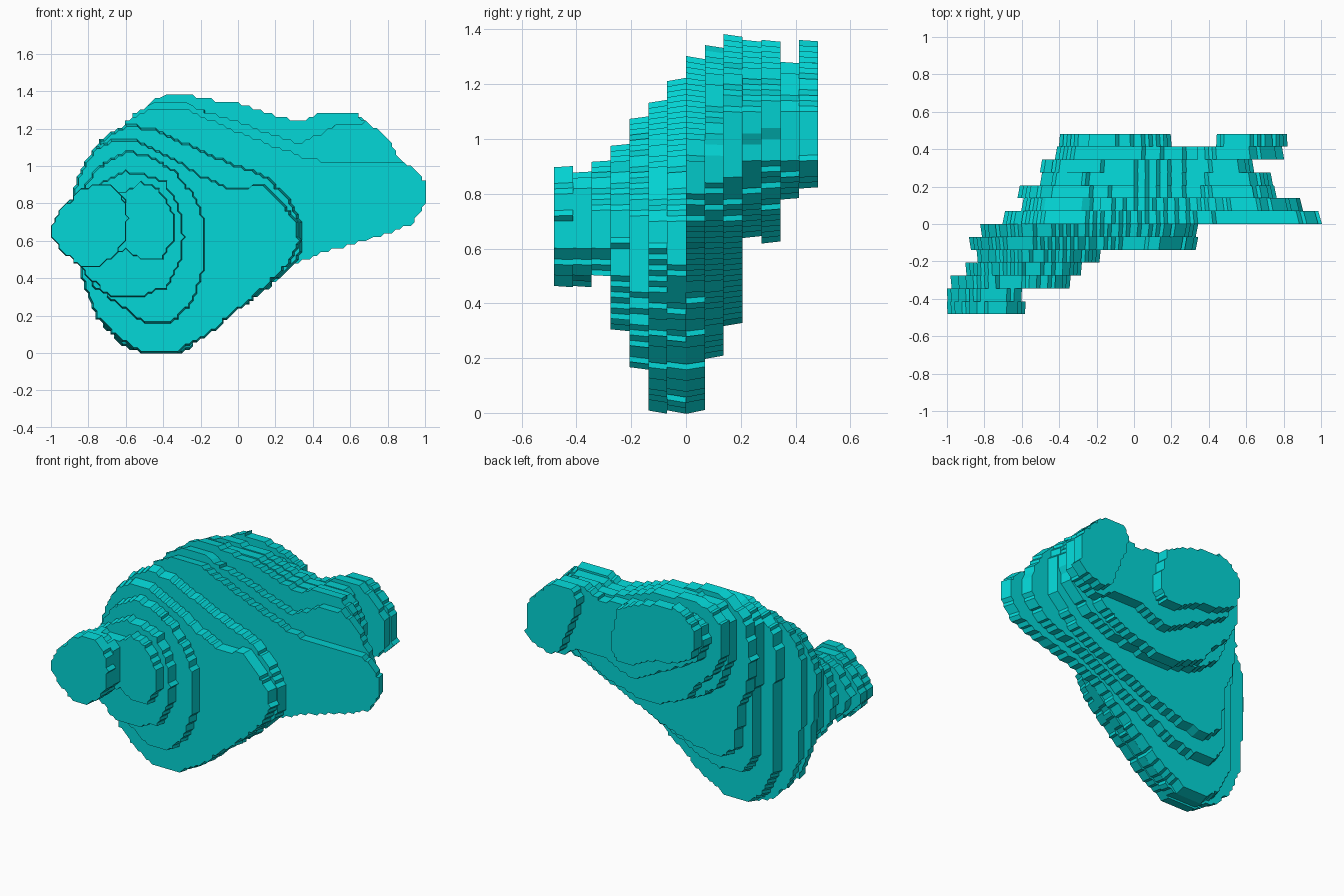
import bpy
import bmesh
from mathutils import Vector

cube = bpy.data.objects.get("Cube")
if cube:
    bpy.data.objects.remove(cube, do_unlink=True)

teal = bpy.data.materials.new("teal")
teal.use_nodes = True
colour = (0.001, 0.68, 0.68, 1.0)
teal.diffuse_color = colour
bsdf = teal.node_tree.nodes["Principled BSDF"]
bsdf.inputs["Base Color"].default_value = colour
bsdf.inputs["Roughness"].default_value = 0.8

STEP = 0.02          # size of the little stair steps along each outline
THICK = 0.964 / 14   # thickness of one layer
START = -0.482


def stepped(points):
    """Resample a closed outline and snap it to a grid."""
    out = []
    for i, p in enumerate(points):
        a, b = Vector(p), Vector(points[(i + 1) % len(points)])
        n = max(1, round((b - a).length / 0.022))
        for k in range(n):
            q = a.lerp(b, k / n)
            s = (round(q.x / STEP) * STEP, round(q.y / STEP) * STEP)
            if not out or s != out[-1]:
                out.append(s)
    if out[0] == out[-1]:
        out.pop()
    return out


def slab(name, index, points):
    """Extrude an x-z outline into one layer, slightly tapered outward."""
    outline = stepped(points)
    cx = sum(p[0] for p in outline) / len(outline)
    cz = sum(p[1] for p in outline) / len(outline)
    y0 = START + index * THICK
    front, back = (0.985, 1.005) if index < 7 else (1.005, 0.985)
    bm = bmesh.new()
    rings = []
    for y, s in ((y0, front), (y0 + THICK, back)):
        rings.append([bm.verts.new((cx + (x - cx) * s, y, cz + (z - cz) * s))
                      for x, z in outline])
    n = len(outline)
    bm.faces.new(rings[0])
    bm.faces.new(rings[1])
    for i in range(n):
        j = (i + 1) % n
        bm.faces.new((rings[0][i], rings[0][j], rings[1][j], rings[1][i]))
    bmesh.ops.recalc_face_normals(bm, faces=bm.faces)
    mesh = bpy.data.meshes.new(name)
    bm.to_mesh(mesh)
    bm.free()
    mesh.materials.append(teal)
    bpy.context.collection.objects.link(bpy.data.objects.new(name, mesh))


# Small lobe at the front
slab("front_lobe", 0, [
    (-1, .69), (-.94, .78), (-.84, .87), (-.76, .9), (-.67, .9), (-.61, .83),
    (-.59, .72), (-.6, .6), (-.68, .51), (-.74, .47), (-.84, .46), (-.92, .53), (-1, .62)])
slab("front_lobe_base", 1, [
    (-1, .69), (-.92, .8), (-.82, .88), (-.67, .88), (-.6, .82),
    (-.6, .6), (-.68, .51), (-.84, .47), (-.92, .54), (-1, .62)])
slab("front_twin_lobe", 2, [
    (-.97, .68), (-.88, .82), (-.78, .88), (-.62, .85), (-.53, .91), (-.44, .89),
    (-.36, .78), (-.33, .7), (-.35, .6), (-.41, .5), (-.53, .5), (-.6, .55),
    (-.68, .53), (-.84, .5), (-.92, .57)])

# Rounded mound
slab("mound_top", 3, [
    (-.9, .66), (-.84, .84), (-.72, .91), (-.6, .97), (-.5, .96), (-.39, .91),
    (-.31, .76), (-.29, .62), (-.31, .48), (-.39, .35), (-.5, .3), (-.68, .3),
    (-.8, .4), (-.88, .52)])
slab("mound_middle", 4, [
    (-.84, .86), (-.76, .98), (-.66, 1.05), (-.58, 1.08), (-.46, 1.05), (-.34, .97),
    (-.22, .82), (-.17, .66), (-.18, .46), (-.24, .28), (-.34, .17), (-.5, .16),
    (-.64, .26), (-.78, .36), (-.84, .5)])
slab("mound_base", 5, [
    (-.88, .86), (-.83, 1.0), (-.76, 1.09), (-.66, 1.15), (-.54, 1.14), (-.38, 1.06),
    (-.2, .95), (-.04, .88), (.14, .9), (.24, .8), (.31, .7), (.33, .6), (.29, .5),
    (.16, .36), (0, .23), (-.16, .1), (-.31, .01), (-.52, .01), (-.63, .06),
    (-.75, .19), (-.83, .37)])

# Broad body layers
slab("body_front", 6, [
    (-.83, .9), (-.8, 1.04), (-.72, 1.15), (-.58, 1.22), (-.4, 1.18), (-.2, 1.08),
    (0, 1.0), (.16, .94), (.27, .82), (.34, .7), (.35, .58), (.3, .48), (.17, .36),
    (0, .23), (-.16, .1), (-.3, 0), (-.53, 0), (-.64, .06), (-.74, .18), (-.8, .35)])
slab("body_widest", 7, [
    (-.7, .95), (-.68, 1.14), (-.58, 1.25), (-.47, 1.31), (-.3, 1.31), (-.15, 1.24),
    (0, 1.18), (.2, 1.1), (.34, 1.05), (.48, 1.02), (.86, 1.03), (.94, .98), (1, .91),
    (1, .79), (.92, .69), (.8, .64), (.6, .58), (.42, .53), (.28, .46), (0, .23),
    (-.16, .1), (-.31, .01), (-.5, .01), (-.6, .08), (-.68, .25), (-.67, .6)])
slab("body_rear", 8, [
    (-.6, 1.0), (-.6, 1.2), (-.54, 1.29), (-.45, 1.33), (-.27, 1.33), (-.15, 1.28),
    (0, 1.23), (.18, 1.17), (.32, 1.12), (.42, 1.16), (.54, 1.22), (.69, 1.23),
    (.79, 1.15), (.86, 1.04), (.9, .95), (.89, .82), (.78, .7),
    (.42, .57), (.2, .45), (0, .35), (-.2, .25), (-.34, .21), (-.5, .22),
    (-.57, .32), (-.58, .6)])
slab("body_back", 9, [
    (-.61, 1.0), (-.57, 1.25), (-.47, 1.34), (-.37, 1.38), (-.25, 1.37), (-.14, 1.35),
    (0, 1.33), (.16, 1.28), (.33, 1.235), (.44, 1.28), (.62, 1.29), (.74, 1.17), (.77, 1.0),
    (.75, .85), (.6, .68), (.39, .58), (.02, .42), (-.22, .34), (-.4, .32), (-.5, .4),
    (-.52, .65), (-.58, .8)])

# Saddle between the two rear lobes
slab("saddle_front", 10, [
    (-.5, 1.0), (-.51, 1.22), (-.42, 1.33), (-.26, 1.35), (0, 1.33), (.16, 1.28),
    (.32, 1.235), (.46, 1.27), (.6, 1.27), (.69, 1.2), (.74, 1.08), (.72, .92),
    (.56, .77), (.39, .69), (.12, .64), (-.05, .64), (-.28, .7), (-.42, .8)])
slab("saddle_middle", 11, [
    (-.51, 1.08), (-.51, 1.24), (-.4, 1.34), (-.26, 1.36), (0, 1.33), (.16, 1.28),
    (.33, 1.235), (.46, 1.26), (.58, 1.25), (.64, 1.12), (.62, .92), (.52, .8),
    (.36, .7), (.12, .63), (-.06, .63), (-.24, .7), (-.32, .82), (-.44, .92)])
slab("saddle_back", 12, [
    (-.42, 1.12), (-.4, 1.24), (-.28, 1.29), (0, 1.28), (.16, 1.25), (.33, 1.22),
    (.44, 1.28), (.6, 1.29), (.71, 1.21), (.79, 1.1), (.8, .91), (.72, .84),
    (.6, .79), (.5, .86), (.3, .86), (.18, .8), (.06, .78), (-.08, .86), (-.24, .94),
    (-.36, 1.0)])

# Pair of rear lobes
slab("rear_left_lobe", 13, [
    (.44, 1.2), (.48, 1.28), (.62, 1.28), (.72, 1.2), (.8, 1.1), (.81, .91),
    (.76, .86), (.64, .82), (.56, .85), (.51, 1.0), (.47, 1.1)])
slab("rear_right_lobe", 13, [
    (-.41, 1.14), (-.4, 1.24), (-.33, 1.32), (-.25, 1.35), (-.15, 1.34), (-.06, 1.32),
    (.06, 1.29), (.15, 1.24), (.19, 1.1), (.2, .96), (.15, .9), (.06, .9),
    (-.06, .96), (-.28, 1.0), (-.36, 1.05)])
